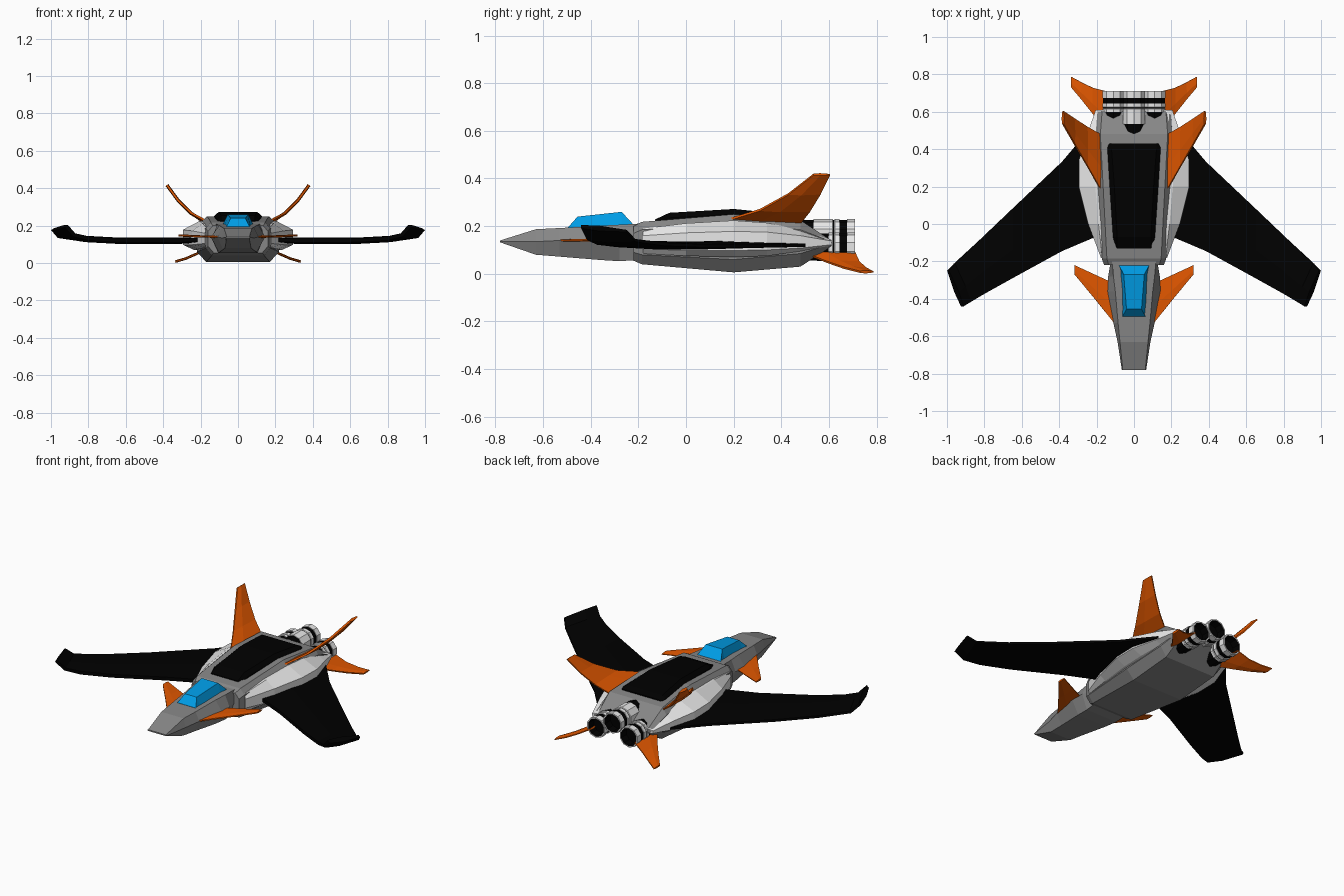
import bpy, bmesh, math
from mathutils import Vector

if "Cube" in bpy.data.objects:
    bpy.data.objects.remove(bpy.data.objects["Cube"])


def material(name, r, g, b):
    m = bpy.data.materials.new(name)
    m.diffuse_color = (r, g, b, 1)
    m.use_nodes = True
    m.node_tree.nodes["Principled BSDF"].inputs["Base Color"].default_value = m.diffuse_color
    return m


GREY = material("hull grey", .24, .24, .24)
LIGHT = material("light grey", .80, .80, .80)
BLACK = material("black", 0, 0, 0)
ORANGE = material("orange", .75, .095, 0)
BLUE = material("canopy blue", 0, .34, .80)


def finish(name, bm, *mats):
    bmesh.ops.remove_doubles(bm, verts=bm.verts, dist=1e-5)
    bmesh.ops.recalc_face_normals(bm, faces=bm.faces)
    me = bpy.data.meshes.new(name)
    bm.to_mesh(me)
    bm.free()
    for m in mats:
        me.materials.append(m)
    ob = bpy.data.objects.new(name, me)
    bpy.context.collection.objects.link(ob)
    return ob


def loft(name, rings, mat, mirror=False):
    """Skin closed rings of points in order and cap both ends."""
    bm = bmesh.new()
    vs = [[bm.verts.new(p) for p in r] for r in rings]
    n = len(vs[0])
    for a, b in zip(vs, vs[1:]):
        for i in range(n):
            j = (i + 1) % n
            bm.faces.new((a[i], a[j], b[j], b[i]))
    bm.faces.new(vs[0])
    bm.faces.new(vs[-1][::-1])
    ob = finish(name, bm, mat)
    if mirror:
        ob.modifiers.new("mirror", 'MIRROR').use_mirror_merge = False
    return ob


def hull(name, sections, mat):
    """Sections: y and the right half outline (x, z) from bottom to top."""
    rings = []
    for y, *half in sections:
        rings.append([(x, y, z) for x, z in half] +
                     [(-x, y, z) for x, z in reversed(half)])
    return loft(name, rings, mat)


def blade(name, stations, mat, t):
    """Mirrored thin wing from (leading edge point, trailing edge point) pairs."""
    rings = []
    for i, (le, te) in enumerate(stations):
        a = Vector(stations[max(i - 1, 0)][0])
        b = Vector(stations[min(i + 1, len(stations) - 1)][0])
        d = b - a
        up = Vector((-d.z, 0, d.x)).normalized() * t / 2   # across the plate
        le, te = Vector(le), Vector(te)
        mid = le.lerp(te, .4)
        rings.append([le - up * .6, mid - up, te - up * .4,
                      te + up * .4, mid + up, le + up * .6])
    return loft(name, rings, mat, True)


# Nose and main hull
hull("nose", [
    (-.78, (.06, .132), (.065, .136), (.06, .14)),
    (-.63, (.07, .080), (.088, .135), (.075, .187)),
    (-.53, (.08, .072), (.11, .14), (.085, .192)),
    (-.36, (.10, .058), (.145, .14), (.10, .202)),
    (-.28, (.105, .053), (.138, .14), (.11, .206)),
    (-.17, (.11, .060), (.12, .14), (.12, .212)),
], GREY)
hull("main_hull", [
    (-.22, (.13, .055), (.16, .09), (.16, .17), (.135, .20)),
    (-.185, (.14, .040), (.172, .08), (.172, .185), (.145, .218)),
    (.20, (.17, .006), (.22, .060), (.205, .212), (.165, .250)),
    (.48, (.17, .030), (.21, .085), (.205, .185), (.18, .225)),
    (.61, (.165, .115), (.19, .125), (.195, .135), (.17, .14)),
], GREY)

# Light side pods
pods = [(-.18, .165, .177, .085, .105, .160, .190),
        (0, .16, .245, .075, .098, .172, .212),
        (.20, .16, .295, .070, .098, .178, .224),
        (.34, .16, .295, .075, .100, .175, .214),
        (.48, .16, .250, .095, .108, .160, .186),
        (.61, .16, .205, .118, .122, .138, .142)]
loft("side_pod", [[(xi, y, z0), (xi + .55 * (xo - xi), y, z0), (xo, y, z1),
                   (xo, y, z2), (xi + .35 * (xo - xi), y, z3), (xi, y, z3)]
                  for y, xi, xo, z0, z1, z2, z3 in pods], LIGHT, True)

# Black roof panel and blue cockpit
hull("roof_panel", [
    (-.13, (.10, .19), (.10, .20), (.09, .228)),
    (-.07, (.112, .19), (.112, .235), (.09, .256)),
    (.20, (.13, .20), (.13, .25), (.105, .272)),
    (.40, (.142, .20), (.142, .236), (.12, .252)),
    (.43, (.138, .20), (.138, .225), (.12, .236)),
], BLACK)
hull("cockpit", [
    (-.495, (.062, .18), (.062, .195)),
    (-.455, (.067, .18), (.040, .240)),
    (-.27, (.077, .18), (.055, .260)),
    (-.222, (.08, .18), (.08, .208)),
], BLUE)

# Main wings with upturned tips
blade("wing", [
    ((.12, -.03, .125), (.12, .58, .12)),
    ((.22, -.075, .123), (.235, .51, .12)),
    ((.385, -.145, .12), (.385, .333, .117)),
    ((.65, -.29, .122), (.65, .082, .117)),
    ((.80, -.373, .132), (.83, -.09, .124)),
    ((.875, -.415, .15), (.96, -.212, .14)),
    ((.918, -.44, .198), (.994, -.25, .18)),
], BLACK, .034)

# Orange fins and canards
blade("upper_fin", [
    ((.17, .17, .225), (.17, .475, .205)),
    ((.25, .31, .268), (.25, .52, .262)),
    ((.32, .43, .335), (.32, .565, .335)),
    ((.38, .535, .417), (.38, .605, .417)),
], ORANGE, .018)
blade("lower_fin", [
    ((.15, .49, .09), (.15, .71, .09)),
    ((.22, .59, .05), (.22, .728, .05)),
    ((.28, .665, .024), (.28, .757, .024)),
    ((.335, .73, .008), (.335, .787, .008)),
], ORANGE, .014)
blade("canard", [
    ((.09, -.55, .14), (.09, -.325, .14)),
    ((.21, -.40, .143), (.21, -.27, .143)),
    ((.318, -.27, .148), (.318, -.22, .148)),
], ORANGE, .012)


# Engines: turned profile with black socket, black groove and hollow black end
def engine(name, cx, cz, front, sides=10):
    profile = [(.47, 0), (.47, .056), (front, .058), (front, .062), (.615, .062),
               (.618, .058), (.622, .058), (.625, .062), (.645, .062), (.645, .058),
               (.675, .058), (.675, .062), (.71, .062), (.71, .054), (.66, .051), (.66, 0)]
    bm = bmesh.new()
    rings = [[bm.verts.new((cx + r * math.cos(2 * math.pi * (k + .5) / sides), y,
                            cz + r * math.sin(2 * math.pi * (k + .5) / sides)))
              for k in range(sides)] for y, r in profile]
    for i, (a, b) in enumerate(zip(rings, rings[1:])):
        dark = i in (0, 1, 5, 9, 13, 14)
        for k in range(sides):
            j = (k + 1) % sides
            if i == 0:
                q = (a[k], b[k], b[j])
            elif i == len(rings) - 2:
                q = (a[k], b[k], a[j])
            else:
                q = (a[k], a[j], b[j], b[k])
            bm.faces.new(q).material_index = int(dark)
    finish(name, bm, LIGHT, BLACK)


engine("engine_left", -.110, .112, .598)
engine("engine_middle", 0, .168, .535)
engine("engine_right", .110, .112, .598)
